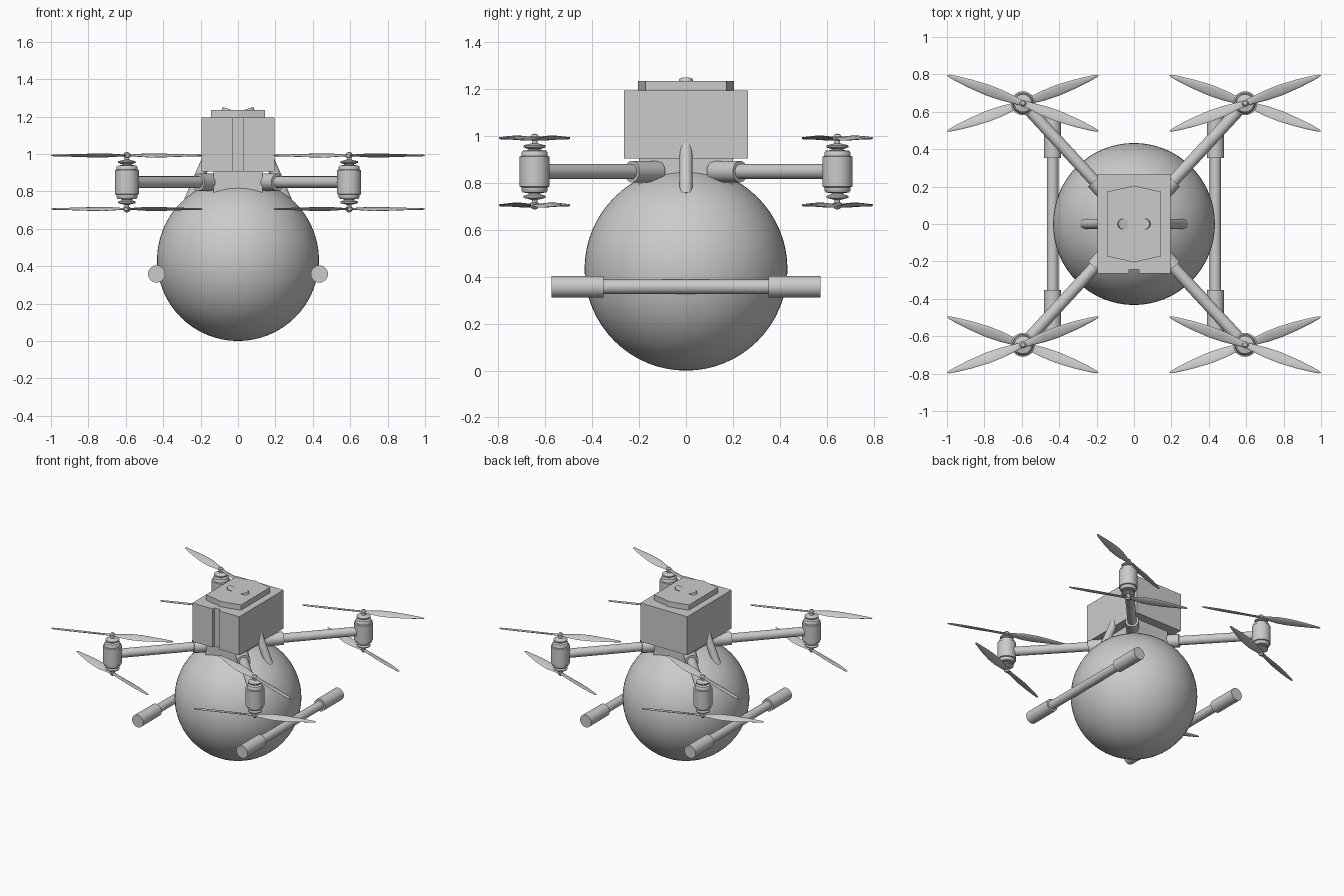
import bpy, bmesh
from math import radians, sin, cos, pi
from mathutils import Vector, Matrix

if "Cube" in bpy.data.objects:
    bpy.data.objects.remove(bpy.data.objects["Cube"])


def finish(name, bm, smooth=True):
    bmesh.ops.recalc_face_normals(bm, faces=bm.faces)
    me = bpy.data.meshes.new(name)
    bm.to_mesh(me)
    bm.free()
    ob = bpy.data.objects.new(name, me)
    bpy.context.collection.objects.link(ob)
    if smooth:
        bpy.ops.object.select_all(action='DESELECT')
        ob.select_set(True)
        bpy.context.view_layer.objects.active = ob
        bpy.ops.object.shade_smooth_by_angle(angle=radians(35))
    return ob


def rod(name, a, b, r, seg=32):
    a, b = Vector(a), Vector(b)
    d = b - a
    m = Matrix.Translation((a + b) / 2) @ d.to_track_quat('Z', 'Y').to_matrix().to_4x4()
    bm = bmesh.new()
    bmesh.ops.create_cone(bm, cap_ends=True, segments=seg, radius1=r, radius2=r,
                          depth=d.length, matrix=m)
    return finish(name, bm)


def prism(name, outline, z0, z1):
    bm = bmesh.new()
    f = bm.faces.new([bm.verts.new((x, y, z0)) for x, y in outline])
    r = bmesh.ops.extrude_face_region(bm, geom=[f])
    bmesh.ops.translate(bm, vec=(0, 0, z1 - z0),
                        verts=[v for v in r['geom'] if isinstance(v, bmesh.types.BMVert)])
    return finish(name, bm, False)


def lathe(name, profile, loc, seg=32):
    bm = bmesh.new()
    vs = [bm.verts.new((r, 0, z)) for r, z in profile]
    es = [bm.edges.new(p) for p in zip(vs, vs[1:])]
    bmesh.ops.spin(bm, geom=vs + es, cent=(0, 0, 0), axis=(0, 0, 1),
                   angle=2 * pi, steps=seg, use_merge=True)
    bmesh.ops.remove_doubles(bm, verts=bm.verts, dist=1e-5)
    bmesh.ops.translate(bm, vec=loc, verts=bm.verts)
    return finish(name, bm)


def propeller(name, loc, angle, hand):
    # two tapered, pitched blades, lofted from flat oval sections
    stations = [(0.0, 0.016, 0), (0.05, 0.02, 14), (0.12, 0.029, 20), (0.2, 0.031, 17),
                (0.3, 0.024, 13), (0.38, 0.014, 9), (0.42, 0.007, 7), (0.432, 0.001, 6)]
    bm = bmesh.new()
    for half in (0, pi):
        rings = []
        for d, w, pitch in stations:
            p = radians(pitch) * hand
            ring = []
            for i in range(12):
                t = 2 * pi * i / 12
                y, z = w * cos(t), min(0.005, w) * sin(t)
                ring.append(bm.verts.new((d, y * cos(p) - z * sin(p), y * sin(p) + z * cos(p))))
            bmesh.ops.rotate(bm, cent=(0, 0, 0), matrix=Matrix.Rotation(half, 3, 'Z'), verts=ring)
            rings.append(ring)
        for a, b in zip(rings, rings[1:]):
            for i in range(12):
                j = (i + 1) % 12
                bm.faces.new((a[i], a[j], b[j], b[i]))
        bm.faces.new(rings[-1])
    bmesh.ops.remove_doubles(bm, verts=bm.verts, dist=1e-5)
    bm.transform(Matrix.Translation(loc) @ Matrix.Rotation(angle, 4, 'Z'))
    return finish(name, bm)


# Spherical payload tank
R = 0.433
bm = bmesh.new()
bmesh.ops.create_uvsphere(bm, u_segments=64, v_segments=32, radius=R,
                          matrix=Matrix.Translation((0, 0, R)))
finish("tank_sphere", bm)

# Body with a vertical groove in the front, and the neck joining it to the tank
hx, hy = 0.195, 0.265
prism("body_box", [(-hx, -hy), (-0.026, -hy), (-0.026, -0.243), (0.026, -0.243),
                   (0.026, -hy), (hx, -hy), (hx, hy), (-hx, hy)], 0.905, 1.195)
prism("neck", [(-0.13, -0.2), (0.13, -0.2), (0.13, 0.2), (-0.13, 0.2)], 0.75, 0.905)

# Six-sided lid with two tilted buttons
prism("lid", [(-0.145, -0.172), (0, -0.205), (0.145, -0.172),
              (0.145, 0.172), (0, 0.205), (-0.145, 0.172)], 1.195, 1.235)
for s in (-1, 1):
    rod("lid_button", (s * 0.064, 0, 1.215), (s * 0.055, 0, 1.242), 0.029)

# Side struts and landing tubes
for s in (-1, 1):
    rod("side_strut", (s * 0.155, 0, 0.995), (s * 0.262, 0, 0.748), 0.028)
    x, z = s * 0.435, 0.358
    rod("landing_tube", (x, -0.56, z), (x, 0.56, z), 0.031)
    for t in (-1, 1):
        rod("landing_tube_grip", (x, t * 0.352, z), (x, t * 0.574, z), 0.046)

# Arms, motors and counter-rotating propeller pairs
ZC = 0.849
upper = [(0.064, 0), (0.064, 0.064), (0.056, 0.067), (0.056, 0.08), (0.05, 0.089),
         (0.026, 0.092), (0.026, 0.096), (0.047, 0.104), (0.047, 0.112), (0.026, 0.117),
         (0.012, 0.121), (0.012, 0.132), (0.018, 0.134), (0.018, 0.15), (0.011, 0.159), (0, 0.162)]
motor = [(r, -z) for r, z in reversed(upper[1:])] + upper[1:]
for sx in (-1, 1):
    for sy in (-1, 1):
        mx, my = sx * 0.594, sy * 0.646
        rod("arm", (sx * 0.1, sy * 0.11, ZC), (mx, my, ZC), 0.032)
        rod("arm_sleeve", (sx * 0.11, sy * 0.12, ZC), (sx * 0.212, sy * 0.231, ZC), 0.046)
        lathe("motor", motor, (mx, my, ZC))
        h = sx * sy
        propeller("upper_propeller", (mx, my, ZC + 0.143), h * radians(20.3), h)
        propeller("lower_propeller", (mx, my, ZC - 0.143), -h * radians(20.3), -h)
